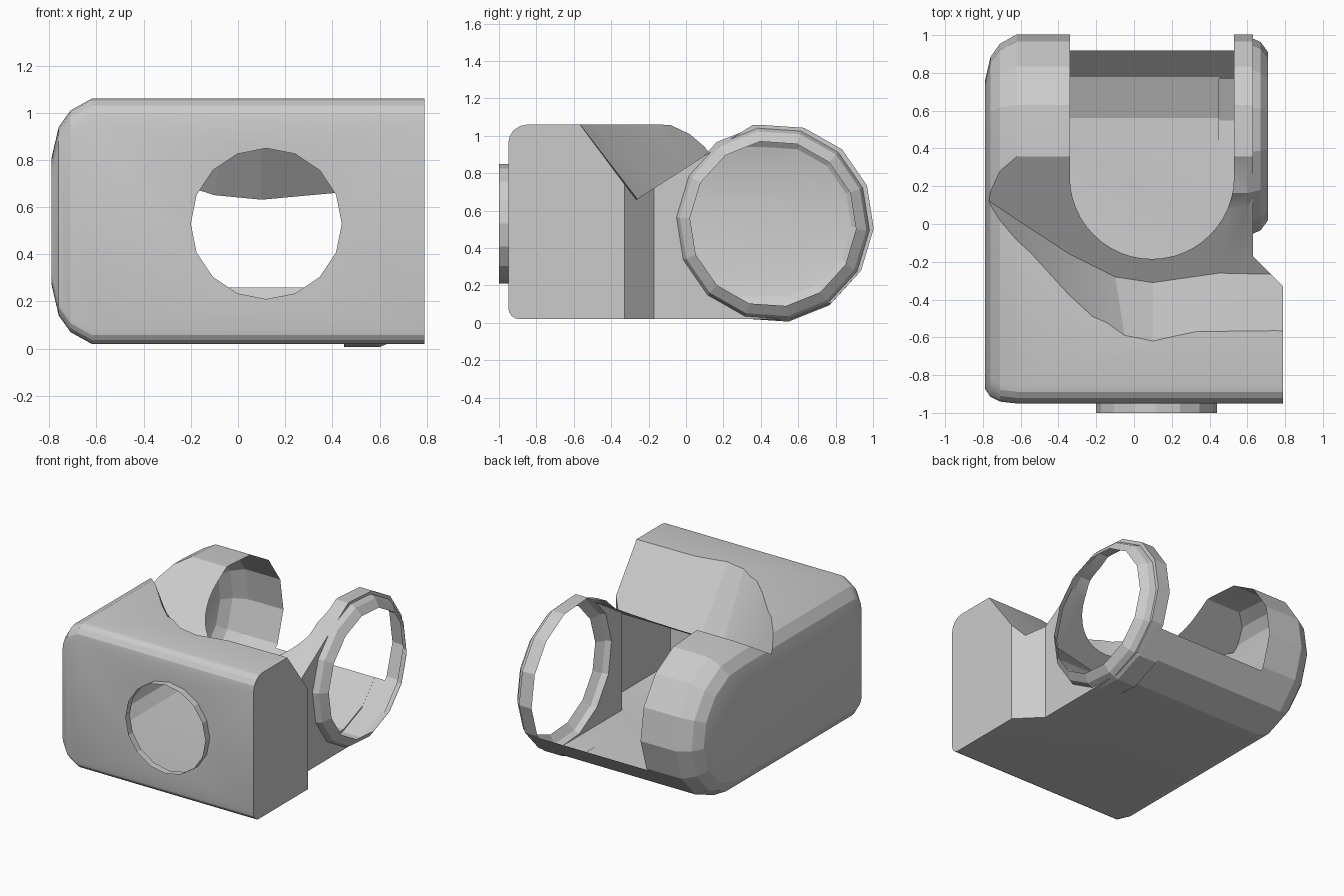
import bpy, bmesh
from math import sin, cos, pi, radians, hypot

if "Cube" in bpy.data.objects:
    bpy.data.objects.remove(bpy.data.objects["Cube"])


def loft(name, sections):
    """Closed solid skinned over equal-length loops of points."""
    bm = bmesh.new()
    rings = [[bm.verts.new(p) for p in s] for s in sections]
    n = len(rings[0])
    for a, b in zip(rings, rings[1:]):
        for i in range(n):
            j = (i + 1) % n
            bm.faces.new((a[i], a[j], b[j], b[i]))
    bm.faces.new(rings[0])
    bm.faces.new(rings[-1])
    bmesh.ops.recalc_face_normals(bm, faces=bm.faces)
    me = bpy.data.meshes.new(name)
    bm.to_mesh(me)
    bm.free()
    ob = bpy.data.objects.new(name, me)
    bpy.context.collection.objects.link(ob)
    return ob


def combine(target, tool, op):
    m = target.modifiers.new("cut", 'BOOLEAN')
    m.object, m.operation, m.solver = tool, op, 'EXACT'
    tool.hide_render = True
    bpy.context.view_layer.objects.active = target
    bpy.ops.object.modifier_apply(modifier=m.name)
    bpy.data.objects.remove(tool)


def prism(name, outline, z0, z1):
    return loft(name, [[(x, y, z) for x, y in outline] for z in (z0, z1)])


# 14-sided barrel angles, measured from straight down towards the back
STEP = 360 / 14
def barrel(cy, cz, r, count):
    return [(cy + r * sin(radians(9 + STEP * k)), cz - r * cos(radians(9 + STEP * k)))
            for k in range(count)]


# body: rounded block in front, barrel at the back, rounded left end
def side_profile(h, f):
    pts = barrel(0.48, 0.54, h + 0.005, 8)
    for cr, a0, sgn in ((0.1, 90, 1), (0.06, 180, -1)):
        for k in range(5):
            a = radians(a0 + 22.5 * k)
            pts.append((f + cr + cr * cos(a), 0.54 + sgn * (h - cr) + cr * sin(a)))
    return pts

stations = [(-0.79, 0.27, -0.87), (-0.76, 0.40, -0.915), (-0.71, 0.47, -0.94),
            (-0.62, 0.52, -0.95), (0.79, 0.52, -0.95)]
body = loft("clamp_body", [[(x, y, z) for y, z in side_profile(h, f)] for x, h, f in stations])

# right side step with chamfer
combine(body, prism("side_step", [(0.89, -0.43), (0.63, -0.17), (0.63, 1.3), (1.2, 1.3), (1.2, -0.43)],
                    -0.5, 1.6), 'DIFFERENCE')

# curved V groove across the top
def plane_z(y):
    return 0.83 + 0.64 * y

low = [(0.9, -0.27), (0.45, -0.26), (0.1, -0.31), (-0.1, -0.28), (-0.34, -0.16), (-0.6, 0.01), (-1.0, 0.28)]
high = [(0.9, -0.57), (0.33, -0.57), (0.1, -0.62), (-0.05, -0.59), (-0.22, -0.49), (-0.55, -0.15), (-0.92, 0.25)]
groove = []
for (lx, ly), (hx, hy) in zip(low, high):
    zl = plane_z(ly)
    k = (1.3 - zl) / (1.06 - zl)
    k = min(k, 1.5)
    ux, uy, uz = lx + (hx - lx) * k, ly + (hy - ly) * k, zl + (1.06 - zl) * k
    groove.append([(lx, ly, zl), (lx, 0.42, plane_z(0.42)), (ux, 0.42, uz + 0.1), (ux, uy, uz)])
combine(body, loft("top_groove", groove), 'DIFFERENCE')

# right ring and front boss
ring = [(0.45, 0.53), (0.60, 0.53), (0.67, 0.50), (0.71, 0.445)]
combine(body, loft("right_ring", [[(x, y, z) for y, z in barrel(0.465, 0.53, r, 14)] for x, r in ring]), 'UNION')
boss = [[(0.12 + 0.32 * cos(pi * k / 8), y, 0.53 + 0.32 * sin(pi * k / 8)) for k in range(16)]
        for y in (-1.0, -0.75)]
combine(body, loft("front_boss", boss), 'UNION')

# U-shaped slot open to the top and back
CX, CY, R, FLOOR = 0.095, 0.25, 0.435, 0.26
slot = [(CX - R * cos(pi * k / 24), CY - R * sin(pi * k / 24)) for k in range(25)]
slot += [(CX + R, 1.4), (CX - R, 1.4)]
combine(body, prism("slot", slot, FLOOR, 1.6), 'DIFFERENCE')

# open the shell: slot walls, ring end and boss end
def is_open(f):
    vs = [v.co for v in f.verts]
    e = 0.004
    if all(abs(v.z - FLOOR) < e for v in vs) or all(v.x > 0.705 and v.y > -0.1 for v in vs):
        return True
    if all(v.y < -0.995 for v in vs):
        return True
    if abs(f.normal.z) > 0.1:
        return False
    return (all(abs(v.x - CX - R) < e for v in vs) or all(abs(v.x - CX + R) < e for v in vs)
            or all(v.y < CY + e and abs(hypot(v.x - CX, v.y - CY) - R) < e for v in vs))

bm = bmesh.new()
bm.from_mesh(body.data)
bm.normal_update()
bmesh.ops.delete(bm, geom=[f for f in bm.faces if is_open(f)], context='FACES')
bm.to_mesh(body.data)
bm.free()

body.select_set(True)
bpy.context.view_layer.objects.active = body
bpy.ops.object.shade_smooth_by_angle(angle=radians(15))
